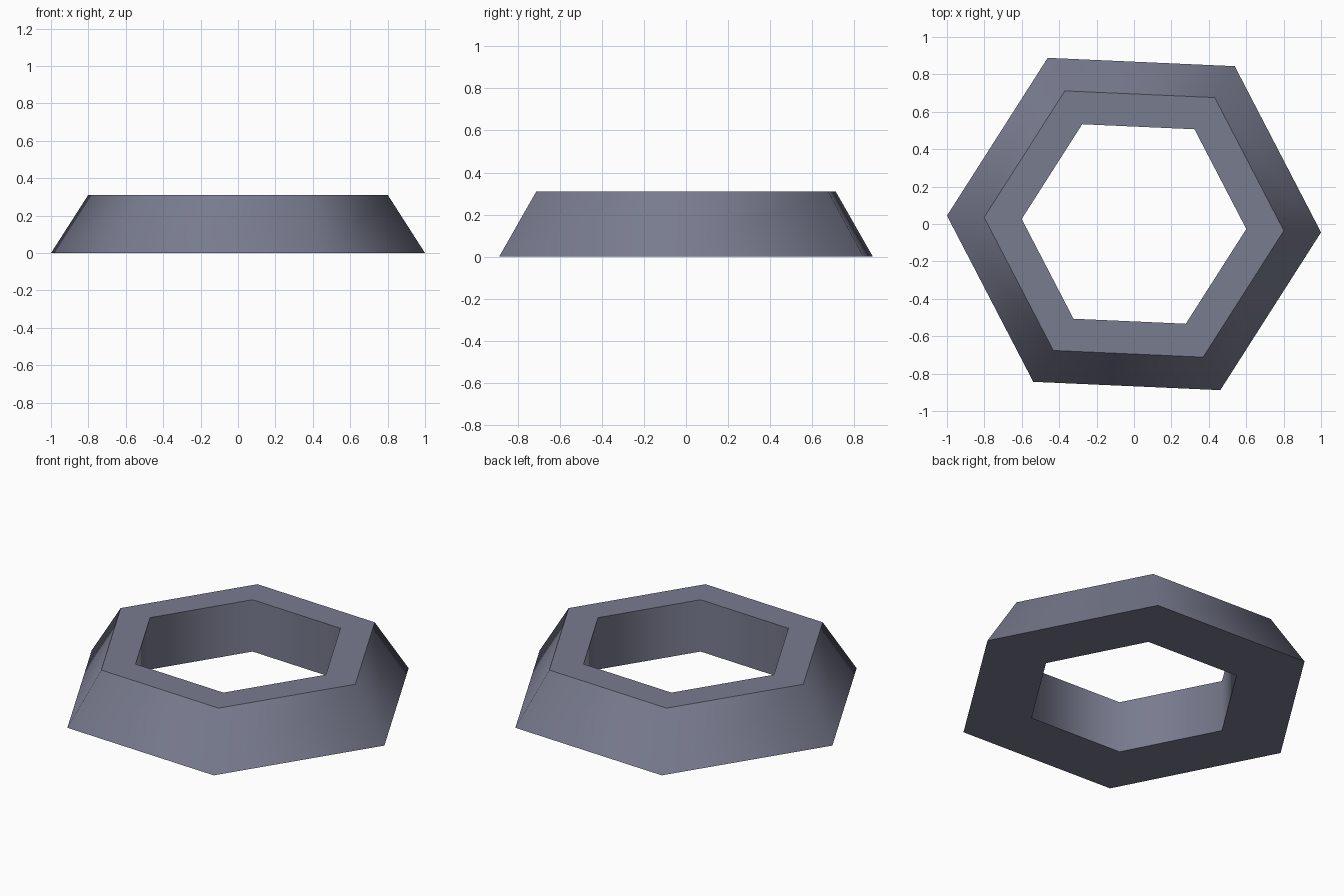
import bpy, bmesh, math

if "Cube" in bpy.data.objects:
    bpy.data.objects.remove(bpy.data.objects["Cube"])

SIDES = 6
TURN = math.radians(-2.55)
HEIGHT = 0.31

mat = bpy.data.materials.new("slate grey")
mat.diffuse_color = (0.19, 0.2, 0.275, 1)
mat.use_nodes = True
mat.node_tree.nodes["Principled BSDF"].inputs["Base Color"].default_value = mat.diffuse_color

bm = bmesh.new()


def ring(radius, z):
    """Closed hexagonal ring of vertices."""
    angles = [TURN + math.tau * i / SIDES for i in range(SIDES)]
    return [bm.verts.new((radius * math.cos(a), radius * math.sin(a), z)) for a in angles]


# cross-section: outer foot, outer rim, inner rim, inner foot
rings = [ring(r, z) for r, z in ((1.001, 0), (0.802, HEIGHT), (0.601, HEIGHT), (0.601, 0))]

for k in range(4):
    a, b = rings[k], rings[(k + 1) % 4]
    for i in range(SIDES):
        j = (i + 1) % SIDES
        face = bm.faces.new((a[i], a[j], b[j], b[i]))
        face.smooth = k in (0, 2)   # walls are smooth, top and bottom flat

# keep the rims crisp
for r in rings:
    for i in range(SIDES):
        bm.edges.get((r[i], r[(i + 1) % SIDES])).smooth = False

bmesh.ops.recalc_face_normals(bm, faces=bm.faces)
mesh = bpy.data.meshes.new("hexagonal_ring")
bm.to_mesh(mesh)
bm.free()
mesh.materials.append(mat)
obj = bpy.data.objects.new("hexagonal_ring", mesh)
bpy.context.collection.objects.link(obj)
